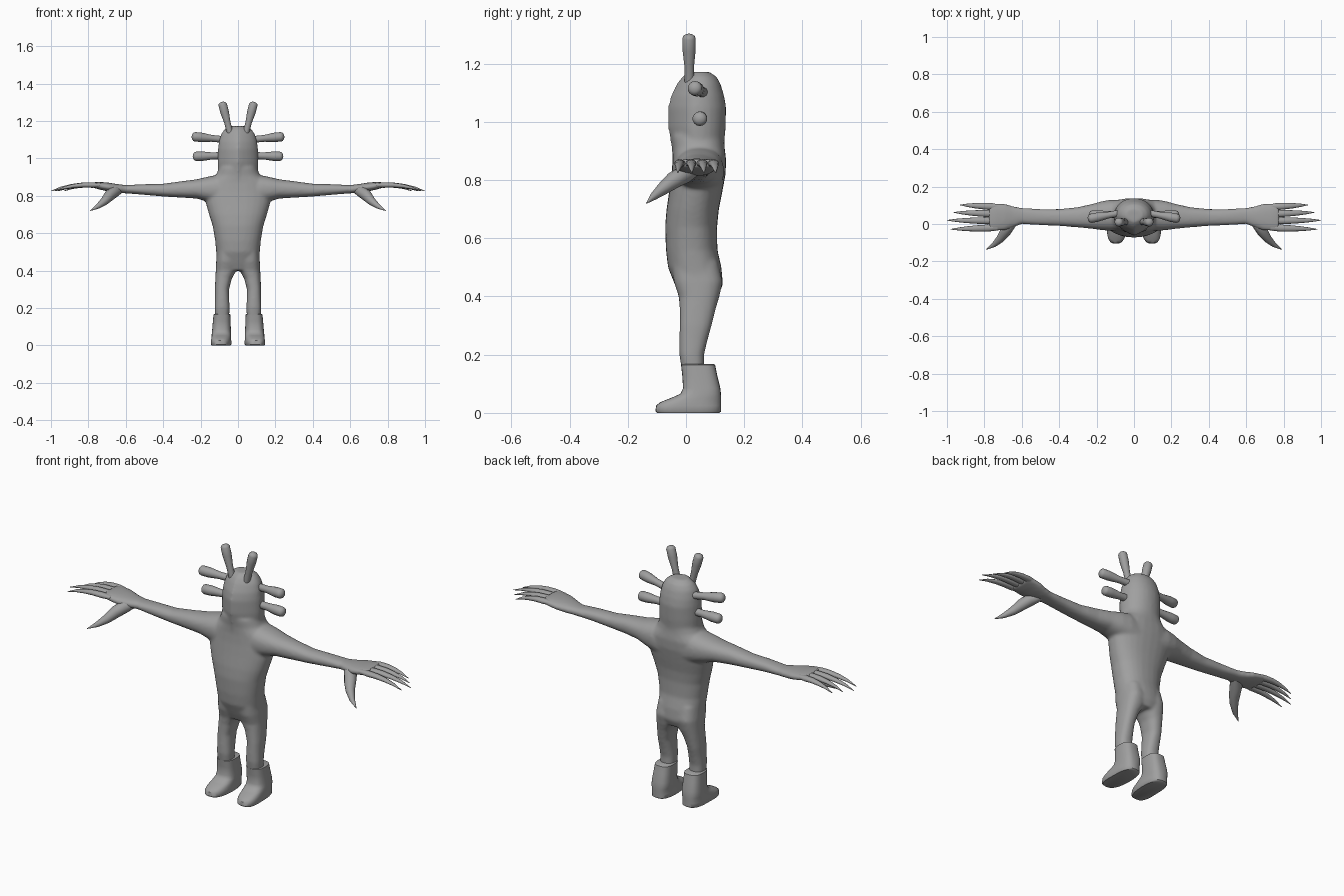
import bpy, bmesh, math
from mathutils import Vector

grey = bpy.data.materials.new("grey skin")
grey.diffuse_color = (0.35, 0.35, 0.35, 1)


def skin(bm, rings):
    """Bridge closed rings of points and cap both ends."""
    vs = [[bm.verts.new(p) for p in r] for r in rings]
    n = len(vs[0])
    for a, b in zip(vs, vs[1:]):
        for i in range(n):
            j = (i + 1) % n
            bm.faces.new((a[i], a[j], b[j], b[i]))
    bm.faces.new(vs[0][::-1])
    bm.faces.new(vs[-1])


def loft(bm, axis, rows, power=2.0, point=0.0, n=28):
    """Rows are (position, u0, u1, v0, v1); point sharpens the low-v side."""
    rings = []
    for t, u0, u1, v0, v1 in rows:
        ring = []
        for i in range(n):
            a = 2 * math.pi * i / n
            c, s = math.cos(a), math.sin(a)
            u = math.copysign(abs(c) ** (2 / power), c)
            v = math.copysign(abs(s) ** (2 / power), s)
            if v < 0:
                v = v * (1 - point) - (1 - abs(u)) * point
            u = (u0 + u1) / 2 + u * (u1 - u0) / 2
            v = (v0 + v1) / 2 + v * (v1 - v0) / 2
            ring.append((u, v, t) if axis == "z" else (t, u, v))
        rings.append(ring)
    skin(bm, rings)


def tube(bm, rows, n=14, flat=1.0):
    """Rows are (x, y, z, radius) along a path."""
    pts = [Vector(r[:3]) for r in rows]
    rings = []
    for i, p in enumerate(pts):
        d = (pts[min(i + 1, len(pts) - 1)] - pts[max(i - 1, 0)]).normalized()
        side = d.cross(Vector((0, 1, 0))).normalized()
        up = side.cross(d)
        rings.append([p + rows[i][3] * (math.cos(a) * side * flat + math.sin(a) * up)
                      for a in (2 * math.pi * k / n for k in range(n))])
    skin(bm, rings)


def knob(base, tip, r0, r1):
    """Rounded stalk that swells towards its tip."""
    b, t = Vector(base), Vector(tip)
    step = (t - b).normalized()
    rows = [(*b, r0), (*b.lerp(t, 0.4), r0), (*b.lerp(t, 0.7), r1)]
    for a in (0, 30, 55, 75, 88):
        a = math.radians(a)
        rows.append((*(t - step * r1 * 0.7 * (1 - math.sin(a))), r1 * math.cos(a)))
    return rows


def mirrored(bm):
    """Add a copy of everything on the other side of x = 0."""
    geo = bmesh.ops.duplicate(bm, geom=bm.verts[:] + bm.edges[:] + bm.faces[:])["geom"]
    for v in geo:
        if isinstance(v, bmesh.types.BMVert):
            v.co.x *= -1


def finish(name, bm, angle=45):
    bmesh.ops.recalc_face_normals(bm, faces=bm.faces[:])
    me = bpy.data.meshes.new(name)
    bm.to_mesh(me)
    bm.free()
    me.materials.append(grey)
    ob = bpy.data.objects.new(name, me)
    bpy.context.collection.objects.link(ob)
    bpy.ops.object.select_all(action="DESELECT")
    ob.select_set(True)
    bpy.context.view_layer.objects.active = ob
    bpy.ops.object.shade_smooth_by_angle(angle=math.radians(angle))
    return ob


# Legs, arms and palms, mirrored
body = bmesh.new()
loft(body, "z", [
    (0.13, 0.048, 0.122, -0.012, 0.062), (0.20, 0.045, 0.125, -0.023, 0.062),
    (0.25, 0.047, 0.124, -0.023, 0.074), (0.30, 0.048, 0.124, -0.022, 0.088),
    (0.36, 0.032, 0.121, -0.022, 0.103), (0.40, 0.008, 0.119, -0.025, 0.115),
    (0.45, 0.0, 0.117, -0.042, 0.126), (0.52, 0.0, 0.11, -0.05, 0.11)], 2.4)
loft(body, "x", [
    (0.02, -0.035, 0.13, 0.72, 0.91), (0.12, -0.037, 0.13, 0.755, 0.91),
    (0.17, -0.033, 0.122, 0.77, 0.90), (0.22, -0.026, 0.108, 0.785, 0.888),
    (0.30, -0.018, 0.09, 0.79, 0.878), (0.40, -0.01, 0.08, 0.796, 0.864),
    (0.50, -0.006, 0.08, 0.805, 0.862), (0.60, 0.0, 0.086, 0.813, 0.857),
    (0.65, -0.02, 0.096, 0.815, 0.863), (0.69, -0.034, 0.108, 0.822, 0.87),
    (0.74, -0.038, 0.112, 0.833, 0.874), (0.775, -0.036, 0.11, 0.843, 0.872)], 2.3)
mirrored(body)

# Torso
loft(body, "z", [
    (0.40, -0.085, 0.085, -0.02, 0.11), (0.44, -0.113, 0.113, -0.038, 0.127),
    (0.50, -0.117, 0.117, -0.062, 0.122), (0.56, -0.122, 0.122, -0.069, 0.108),
    (0.64, -0.136, 0.136, -0.072, 0.107), (0.70, -0.155, 0.155, -0.067, 0.113),
    (0.76, -0.172, 0.172, -0.058, 0.125), (0.82, -0.18, 0.18, -0.05, 0.136),
    (0.87, -0.165, 0.165, -0.046, 0.138), (0.91, -0.118, 0.118, -0.046, 0.133),
    (0.95, -0.10, 0.10, -0.05, 0.13)], 2.3)

# Head with a ridged face
loft(body, "z", [
    (0.86, -0.10, 0.10, -0.045, 0.13), (0.93, -0.107, 0.107, -0.053, 0.132),
    (0.98, -0.109, 0.109, -0.062, 0.136), (1.05, -0.107, 0.107, -0.062, 0.138),
    (1.09, -0.102, 0.102, -0.052, 0.131), (1.13, -0.09, 0.09, -0.032, 0.119),
    (1.155, -0.072, 0.072, -0.014, 0.105), (1.172, -0.046, 0.046, 0.01, 0.08)],
    2.1, 0.4)
ob = finish("body", body, 60)
rm = ob.modifiers.new("fuse", "REMESH")
rm.mode = "VOXEL"
rm.voxel_size = 0.0075
rm.use_smooth_shade = True
sm = ob.modifiers.new("soften", "SMOOTH")
sm.factor = 0.5
sm.iterations = 8

# Four tapering fingers and a hooked thumb per hand
hands = bmesh.new()
for base_y, tip_x, tip_y in ((0.092, 0.93, 0.102), (0.054, 0.965, 0.062),
                             (0.017, 1.0, 0.02), (-0.02, 0.98, -0.028)):
    rows = []
    for k, (r, z) in enumerate(((0.014, 0.856), (0.019, 0.857), (0.017, 0.857),
                                (0.014, 0.852), (0.009, 0.842), (0.0015, 0.825))):
        f = k / 5
        rows.append((0.73 + (tip_x - 0.73) * f, base_y + (tip_y - base_y) * f, z, r))
    tube(hands, rows, 12, 0.75)
tube(hands, [(0.63, 0.03, 0.835, 0.022), (0.665, -0.005, 0.82, 0.032),
             (0.69, -0.045, 0.798, 0.029), (0.715, -0.08, 0.77, 0.022),
             (0.75, -0.112, 0.743, 0.013), (0.79, -0.136, 0.72, 0.0015)])
mirrored(hands)
finish("fingers", hands)

# Antennae on the crown and two stalks on each side of the head
stalks = bmesh.new()
for base, tip, r0, r1 in (
        ((0.038, 0.012, 1.12), (0.086, 0.01, 1.302), 0.017, 0.023),
        ((0.07, 0.06, 1.10), (0.247, 0.027, 1.117), 0.018, 0.025),
        ((0.07, 0.052, 1.015), (0.242, 0.047, 1.01), 0.019, 0.025)):
    tube(stalks, knob(base, tip, r0, r1))
mirrored(stalks)
finish("head_stalks", stalks)

# Boots with flat soles and sloping toes
boots = bmesh.new()
loft(boots, "z", [
    (0.0, 0.04, 0.14, -0.1, 0.115), (0.005, 0.036, 0.143, -0.105, 0.121),
    (0.025, 0.036, 0.143, -0.103, 0.121), (0.037, 0.037, 0.142, -0.088, 0.121),
    (0.052, 0.037, 0.141, -0.05, 0.121), (0.065, 0.037, 0.14, -0.02, 0.12),
    (0.085, 0.038, 0.138, -0.01, 0.118), (0.13, 0.04, 0.134, -0.013, 0.107),
    (0.165, 0.041, 0.131, -0.017, 0.1), (0.168, 0.046, 0.126, -0.012, 0.095)], 2.8)
for v in boots.verts:  # toes turn slightly outward
    if v.co.y < 0:
        v.co.x += -v.co.y * 0.07
mirrored(boots)
finish("boots", boots)
